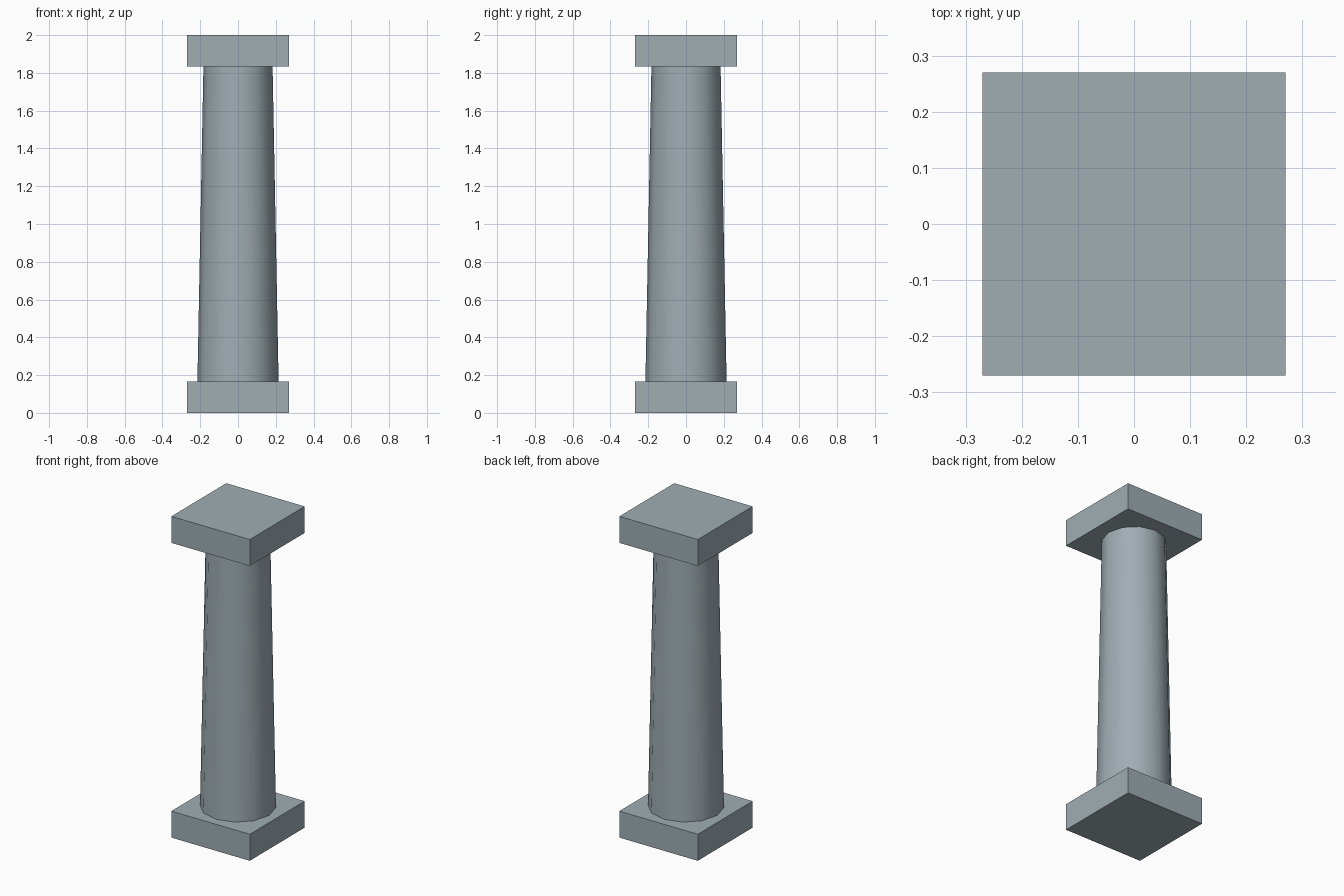
import bpy
import math

if "Cube" in bpy.data.objects:
    bpy.data.objects.remove(bpy.data.objects["Cube"])

HEIGHT = 2.0
SLAB_W, SLAB_H = 0.54, 0.165

# Blue-grey stone
stone = bpy.data.materials.new("stone")
stone.diffuse_color = (0.35, 0.42, 0.455, 1)
stone.use_nodes = True
stone.node_tree.nodes["Principled BSDF"].inputs["Base Color"].default_value = stone.diffuse_color


def finish(name):
    ob = bpy.context.object
    ob.name = name
    ob.data.materials.append(stone)
    return ob


def slab(name, z):
    bpy.ops.mesh.primitive_cube_add(size=1, location=(0, 0, z))
    finish(name).scale = (SLAB_W, SLAB_W, SLAB_H)
    bpy.ops.object.transform_apply(location=False, rotation=False, scale=True)


# Square base and capital
slab("base_slab", SLAB_H / 2)
slab("capital_slab", HEIGHT - SLAB_H / 2)

# Tapered twelve-sided shaft, smooth shaded
bpy.ops.mesh.primitive_cone_add(vertices=12, radius1=0.215, radius2=0.183,
                                depth=HEIGHT - 2 * SLAB_H,
                                location=(0, 0, HEIGHT / 2))
finish("shaft")
bpy.ops.object.shade_smooth_by_angle(angle=math.radians(40))
